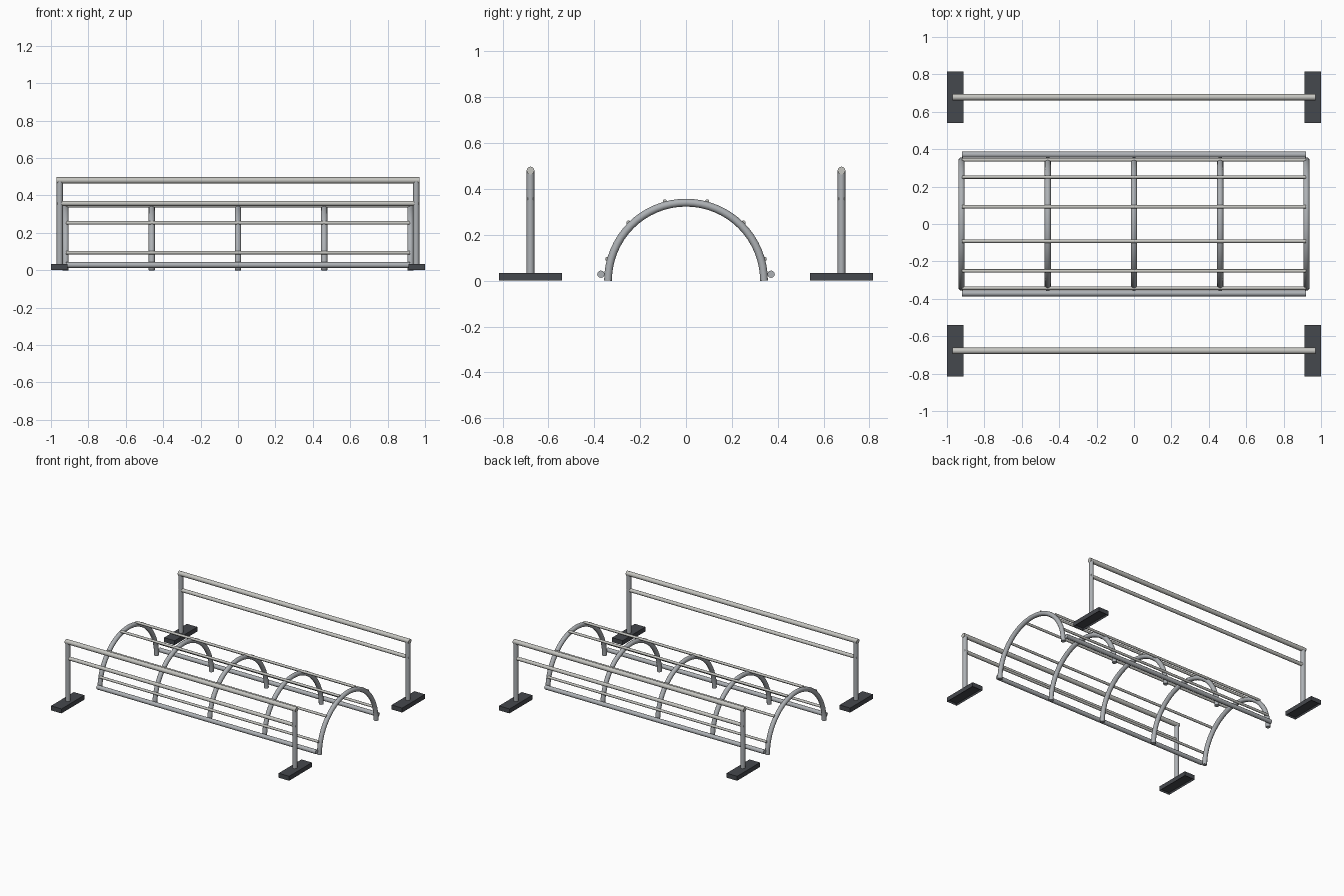
import bpy, bmesh
from math import sin, cos, pi, radians

if "Cube" in bpy.data.objects:
    bpy.data.objects.remove(bpy.data.objects["Cube"])


def material(name, rgb):
    m = bpy.data.materials.new(name)
    m.diffuse_color = (*rgb, 1)
    m.use_nodes = True
    m.node_tree.nodes["Principled BSDF"].inputs["Base Color"].default_value = m.diffuse_color
    return m


STEEL = material("steel_grey", (0.42, 0.44, 0.46))
RAIL = material("warm_grey", (0.56, 0.56, 0.53))
RUBBER = material("dark_rubber", (0.06, 0.065, 0.075))


def finish(obj, mat):
    obj.data.materials.append(mat)
    bpy.ops.object.select_all(action='DESELECT')
    obj.select_set(True)
    bpy.context.view_layer.objects.active = obj
    if obj.type == 'CURVE':
        bpy.ops.object.convert(target='MESH')
    bpy.ops.object.shade_smooth_by_angle(angle=radians(40))


def tube(name, points, radius, mat):
    """Round capped tube swept along a list of points."""
    cu = bpy.data.curves.new(name, 'CURVE')
    cu.dimensions = '3D'
    cu.bevel_depth = radius
    cu.bevel_resolution = 4
    cu.use_fill_caps = True
    sp = cu.splines.new('POLY')
    sp.points.add(len(points) - 1)
    for p, co in zip(sp.points, points):
        p.co = (*co, 1)
    obj = bpy.data.objects.new(name, cu)
    bpy.context.collection.objects.link(obj)
    finish(obj, mat)


def bar(name, half, y, z, radius, mat):
    tube(name, [(-half, y, z), (half, y, z)], radius, mat)


def foot(name, x, y):
    """Flat foot with a shallow recess underneath."""
    bm = bmesh.new()
    bmesh.ops.create_cube(bm, size=1)
    for v in bm.verts:
        v.co = (x + v.co.x * 0.088, y + v.co.y * 0.274, 0.017 + v.co.z * 0.034)
    bm.normal_update()
    bottom = [f for f in bm.faces if f.normal.z < -0.9]
    bmesh.ops.inset_region(bm, faces=bottom, thickness=0.008)
    for v in bottom[0].verts:
        v.co.z = 0.012
    me = bpy.data.meshes.new(name)
    bm.to_mesh(me)
    bm.free()
    obj = bpy.data.objects.new(name, me)
    bpy.context.collection.objects.link(obj)
    finish(obj, RUBBER)


# Half-round hoops
R = 0.34
for i in range(5):
    x = (i - 2) * 0.461
    arc = [(x, R * cos(pi * k / 32), R * sin(pi * k / 32)) for k in range(33)]
    tube(f"hoop_{i + 1}", arc, 0.017, STEEL)

# Slender rods laid over the hoops
for i in range(6):
    a = radians(15 + 30 * i)
    bar(f"hoop_rod_{i + 1}", 0.92, 0.355 * cos(a), 0.355 * sin(a) + 0.002, 0.0095, RAIL)

for side, s in (("front", -1), ("back", 1)):
    # Ground rails beside the hoops
    bar(f"{side}_ground_rail", 0.92, s * 0.371, 0.028, 0.016, STEEL)
    # Side barriers
    y = s * 0.678
    bar(f"{side}_top_rail", 0.97, y, 0.48, 0.017, RAIL)
    bar(f"{side}_lower_rail", 0.965, y, 0.357, 0.0135, RAIL)
    for end, e in (("left", -1), ("right", 1)):
        tube(f"{side}_{end}_post", [(e * 0.953, y, 0.02), (e * 0.953, y, 0.48)], 0.0165, STEEL)
        foot(f"{side}_{end}_foot", e * 0.956, y)
